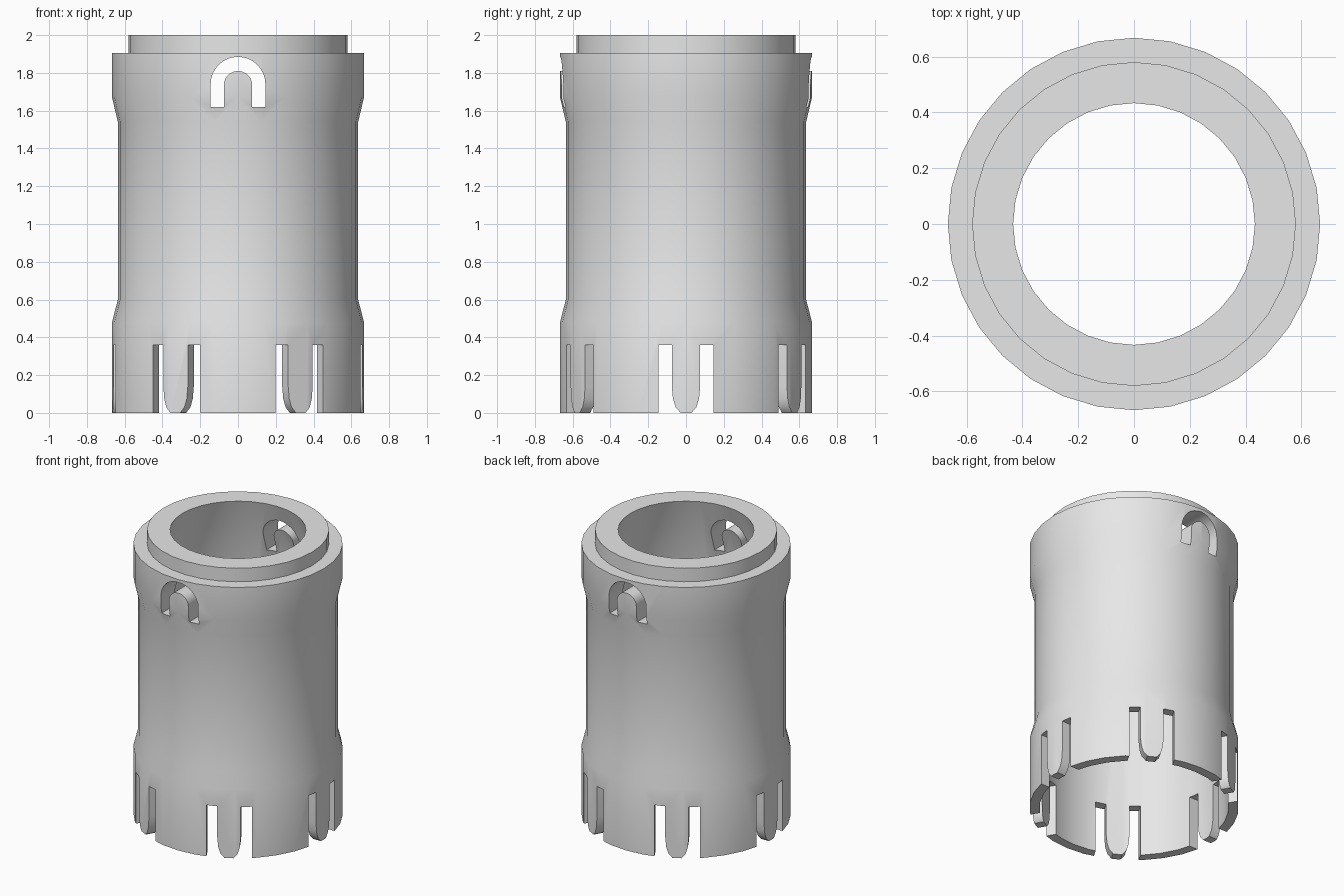
import bpy, bmesh
from math import sin, cos, pi, radians
from mathutils import Matrix

cube = bpy.data.objects.get("Cube")
if cube:
    bpy.data.objects.remove(cube, do_unlink=True)

SIDES = 32

grey = bpy.data.materials.new("light grey")
grey.use_nodes = True
grey.diffuse_color = (0.8, 0.8, 0.8, 1)
grey.node_tree.nodes["Principled BSDF"].inputs["Base Color"].default_value = (0.8, 0.8, 0.8, 1)


def make_object(name, bm):
    bmesh.ops.recalc_face_normals(bm, faces=bm.faces[:])
    mesh = bpy.data.meshes.new(name)
    bm.to_mesh(mesh)
    bm.free()
    mesh.materials.append(grey)
    obj = bpy.data.objects.new(name, mesh)
    bpy.context.collection.objects.link(obj)
    return obj


def lathe(name, profile):
    """Revolve a closed (radius, height) outline around z."""
    bm = bmesh.new()
    rings = []
    for i in range(SIDES):
        a = 2 * pi * i / SIDES
        rings.append([bm.verts.new((r * cos(a), r * sin(a), z)) for r, z in profile])
    n = len(profile)
    for i in range(SIDES):
        a, b = rings[i], rings[(i + 1) % SIDES]
        for j in range(n):
            k = (j + 1) % n
            bm.faces.new((a[j], b[j], b[k], a[k]))
    return make_object(name, bm)


def add_prism(bm, outline, start, end, angle):
    """Extrude a (sideways, height) outline outward along one direction."""
    turn = Matrix.Rotation(angle, 4, 'Z')
    near = [bm.verts.new((start, t, z)) for t, z in outline]
    face = bm.faces.new(near)
    moved = bmesh.ops.extrude_face_region(bm, geom=[face])
    far = [g for g in moved["geom"] if isinstance(g, bmesh.types.BMVert)]
    bmesh.ops.translate(bm, verts=far, vec=(end - start, 0, 0))
    bmesh.ops.transform(bm, matrix=turn, verts=near + far)


# Hollow body with flared ends, a raised neck and a tapering bore
body = lathe("sleeve_body", [
    (0.667, 0), (0.667, 0.48), (0.636, 0.6), (0.636, 1.54), (0.667, 1.67),
    (0.667, 1.905), (0.58, 1.905), (0.58, 2.0), (0.433, 2.0),
    (0.603, 1.44), (0.603, 0)])

cut = bmesh.new()

# Pairs of slots around the base, leaving a round-ended tab between them
slot = [(0.145, -0.1), (0.145, 0.36), (0.075, 0.36), (0.075, 0.14),
        (0.069, 0.075), (0.055, 0.03), (0.03, 0.002), (0.03, -0.1)]
for i in range(6):
    for side in (1, -1):
        add_prism(cut, [(side * t, z) for t, z in slot], 0.4, 0.9, radians(60 * i))

# Arched slots through the front and back of the upper flare
steps = 16
arc = [pi * i / steps for i in range(steps + 1)]
arch = [(0.145, 1.62)] + [(0.145 * cos(a), 1.74 + 0.145 * sin(a)) for a in arc]
arch += [(-0.145, 1.62), (-0.075, 1.62)]
arch += [(-0.075 * cos(a), 1.735 + 0.075 * sin(a)) for a in arc] + [(0.075, 1.62)]
for angle in (90, -90):
    add_prism(cut, arch, 0.3, 0.9, radians(angle))

cutter = make_object("slot_cutter", cut)
cutter.hide_render = True

# Cut the slots and keep the result as the mesh
mod = body.modifiers.new("slots", 'BOOLEAN')
mod.operation = 'DIFFERENCE'
mod.solver = 'EXACT'
mod.object = cutter
bpy.ops.object.select_all(action='DESELECT')
body.select_set(True)
bpy.context.view_layer.objects.active = body
bpy.ops.object.modifier_apply(modifier=mod.name)
bpy.data.objects.remove(cutter, do_unlink=True)
bpy.ops.object.shade_smooth_by_angle(angle=radians(30))
